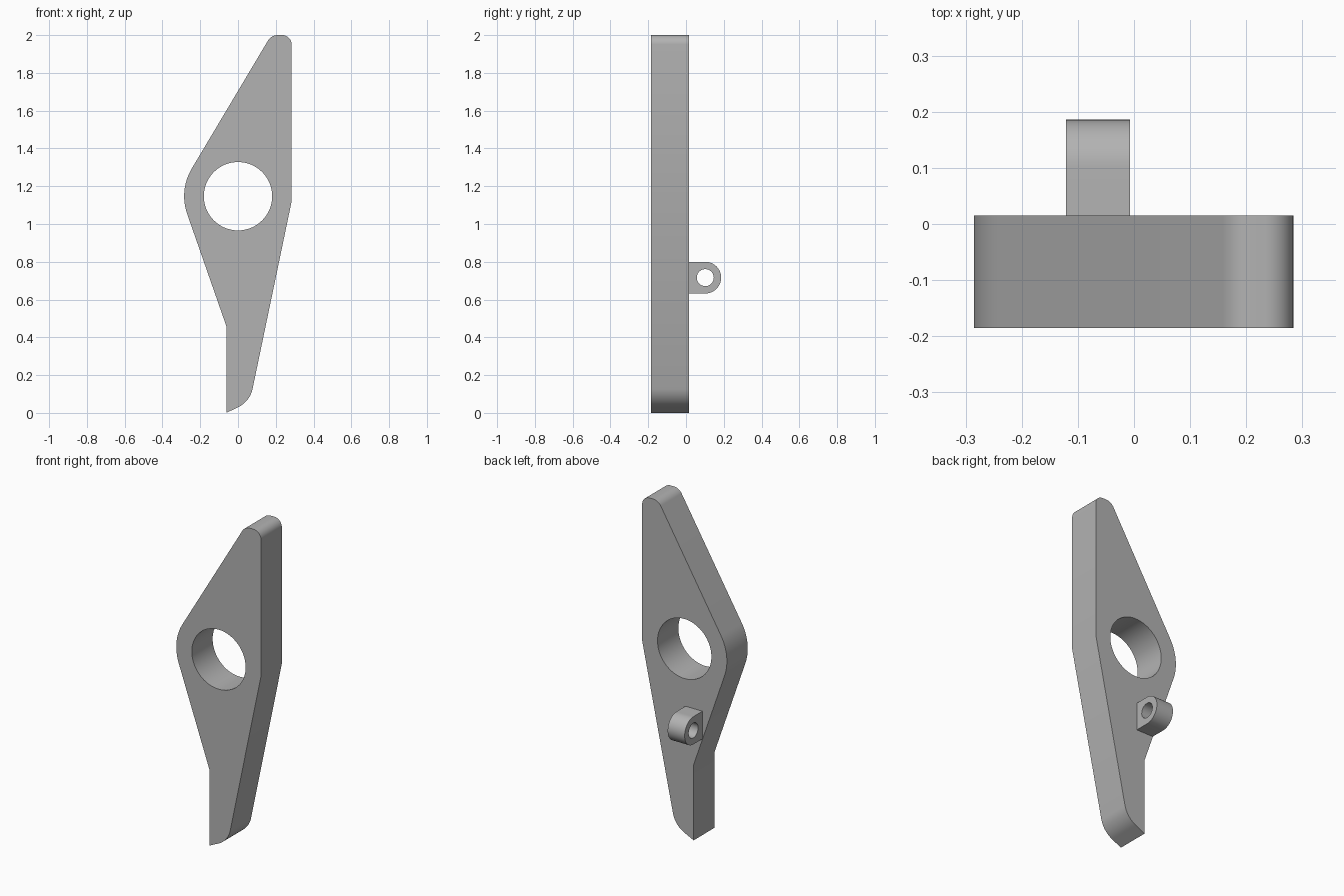
import bpy, bmesh
from math import sin, cos, pi, tan, radians
from mathutils import Vector

cube = bpy.data.objects.get("Cube")
if cube:
    bpy.data.objects.remove(cube, do_unlink=True)

GREY = (0.45, 0.45, 0.45, 1.0)
mat = bpy.data.materials.new("plain grey")
mat.use_nodes = True
mat.diffuse_color = GREY
mat.node_tree.nodes["Principled BSDF"].inputs["Base Color"].default_value = GREY


def circle(center, radius, count=64):
    c = Vector(center)
    return [c + radius * Vector((cos(2 * pi * i / count), sin(2 * pi * i / count)))
            for i in range(count)]


def rounded_outline(corners, steps=16):
    """Outline from (u, v, radius) corners, each replaced by a tangent arc."""
    points = []
    for i, (u, v, radius) in enumerate(corners):
        p = Vector((u, v))
        if radius == 0:
            points.append(p)
            continue
        before = (Vector(corners[i - 1][:2]) - p).normalized()
        after = (Vector(corners[(i + 1) % len(corners)][:2]) - p).normalized()
        half = before.angle(after) / 2
        center = p + (before + after).normalized() * radius / sin(half)
        start = p + before * radius / tan(half) - center
        end = p + after * radius / tan(half) - center
        sweep = start.angle(end)
        for k in range(steps + 1):
            t = k / steps
            points.append(center + (start * sin((1 - t) * sweep)
                                    + end * sin(t * sweep)) / sin(sweep))
    return points


def pierced_plate(name, outline, hole, place, thickness):
    """Fill the area between outline and hole, then extrude it."""
    bm = bmesh.new()
    edges = []
    for loop in (outline, hole):
        verts = [bm.verts.new(place(p.x, p.y)) for p in loop]
        edges += [bm.edges.new((verts[i - 1], verts[i])) for i in range(len(verts))]
    bmesh.ops.triangle_fill(bm, edges=edges, use_beauty=True)
    solid = bmesh.ops.extrude_face_region(bm, geom=bm.faces[:], use_keep_orig=True)
    moved = [g for g in solid["geom"] if isinstance(g, bmesh.types.BMVert)]
    bmesh.ops.translate(bm, verts=moved, vec=thickness)
    bmesh.ops.recalc_face_normals(bm, faces=bm.faces[:])
    mesh = bpy.data.meshes.new(name)
    bm.to_mesh(mesh)
    bm.free()
    mesh.materials.append(mat)
    obj = bpy.data.objects.new(name, mesh)
    bpy.context.collection.objects.link(obj)
    bpy.ops.object.select_all(action="DESELECT")
    obj.select_set(True)
    bpy.context.view_layer.objects.active = obj
    bpy.ops.object.shade_smooth_by_angle(angle=radians(20))
    return obj


# Flat lever body with its large bore
body = rounded_outline([
    (-0.062, 0.0, 0), (0.063, 0.06, 0.14), (0.284, 1.12, 0),
    (0.284, 2.0, 0.05), (0.176, 2.0, 0.06),
    (-0.313, 1.179, 0.285), (-0.062, 0.46, 0)])
pierced_plate("lever_body", body, circle((0, 1.147), 0.181),
              lambda u, v: (u, -0.185, v), (0, 0.2, 0))

# Round-ended lug on the back, bored sideways
LUG_Y, LUG_Z, LUG_R = 0.102, 0.716, 0.084
lug = [Vector((0.01, LUG_Z - LUG_R))]
lug += [Vector((LUG_Y + LUG_R * cos(a), LUG_Z + LUG_R * sin(a)))
        for a in (pi * (k / 32 - 0.5) for k in range(33))]
lug.append(Vector((0.01, LUG_Z + LUG_R)))
pierced_plate("back_lug", lug, circle((LUG_Y, LUG_Z), 0.045, 48),
              lambda u, v: (-0.121, u, v), (0.114, 0, 0))
